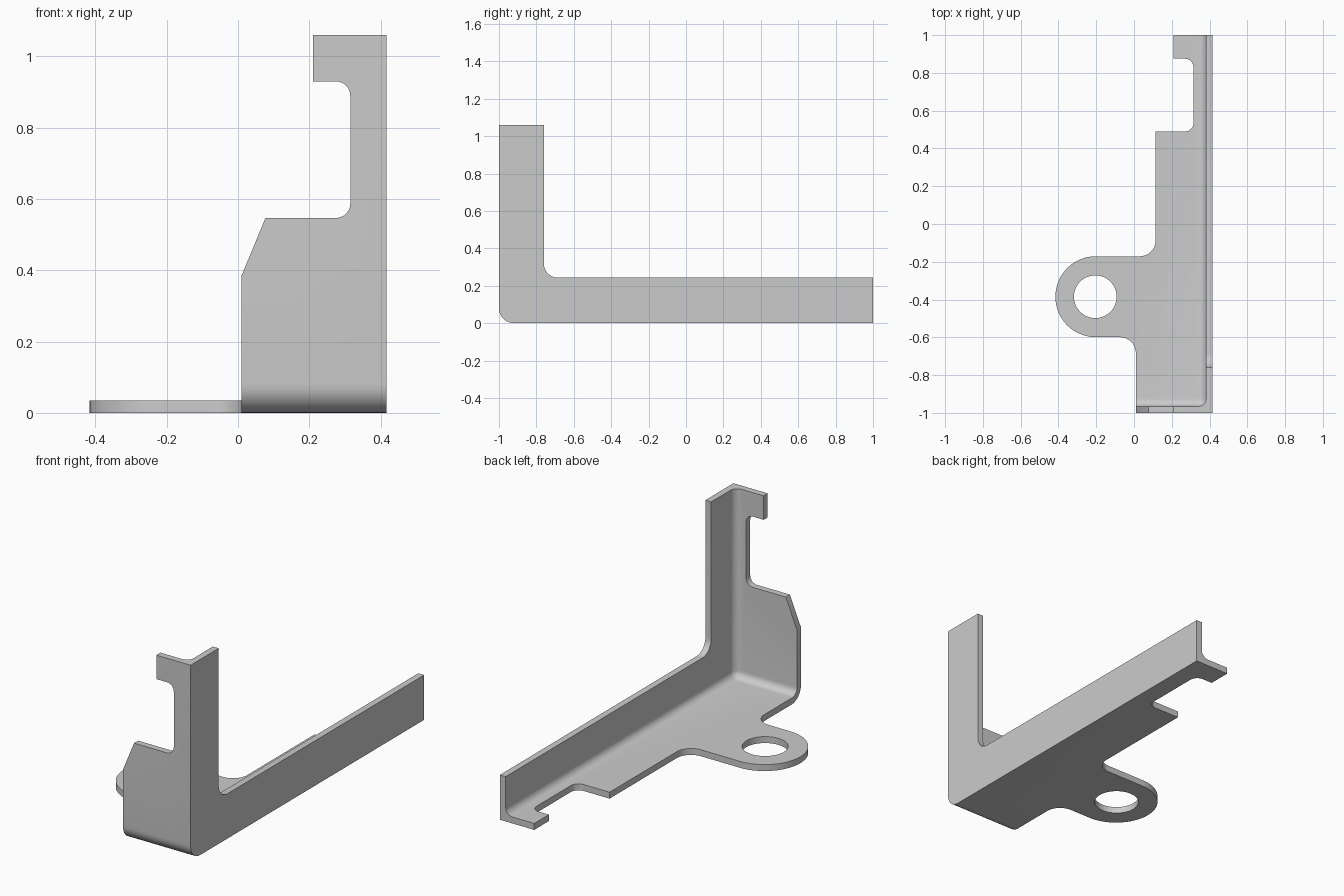
import bpy, bmesh, math
from mathutils import Vector, Matrix

cube = bpy.data.objects.get("Cube")
if cube:
    bpy.data.objects.remove(cube, do_unlink=True)

THICK, BEND = 0.035, 0.04
HALF_W, HEIGHT = 0.416, 1.06

steel = bpy.data.materials.new("plain grey steel")
steel.use_nodes = True
steel.diffuse_color = (0.6, 0.6, 0.6, 1)
steel.node_tree.nodes["Principled BSDF"].inputs["Base Color"].default_value = (0.6, 0.6, 0.6, 1)


def rounded(corners):
    """Outline from (a, b[, radius]) corners, with arcs where a radius is given."""
    out = []
    for i, c in enumerate(corners):
        p = Vector(c[:2])
        if len(c) == 2:
            out.append(p)
            continue
        r = c[2]
        u = (Vector(corners[i - 1][:2]) - p).normalized()
        v = (Vector(corners[(i + 1) % len(corners)][:2]) - p).normalized()
        half = u.angle(v) / 2
        centre = p + (u + v).normalized() * r / math.sin(half)
        start = p + u * r / math.tan(half) - centre
        sweep = start.angle_signed(p + v * r / math.tan(half) - centre)
        steps = max(8, int(r * 120))
        for k in range(steps + 1):
            out.append(centre + Matrix.Rotation(-sweep * k / steps, 2) @ start)
    return out


def make_object(name, bm):
    bmesh.ops.recalc_face_normals(bm, faces=bm.faces)
    mesh = bpy.data.meshes.new(name)
    bm.to_mesh(mesh)
    bm.free()
    mesh.materials.append(steel)
    obj = bpy.data.objects.new(name, mesh)
    bpy.context.collection.objects.link(obj)
    return obj


def prism(name, outline, place, lo, hi):
    """Extrude an outline from lo to hi; place maps (a, b, depth) to xyz."""
    bm = bmesh.new()
    face = bm.faces.new([bm.verts.new(place(a, b, lo)) for a, b in outline])
    ext = bmesh.ops.extrude_face_region(bm, geom=[face])["geom"]
    shift = Vector(place(0, 0, hi)) - Vector(place(0, 0, lo))
    bmesh.ops.translate(bm, vec=shift, verts=[g for g in ext if isinstance(g, bmesh.types.BMVert)])
    return make_object(name, bm)


# Side silhouette: tall front leg, long low wall, rounded front bend
side = rounded([(-1, 0, 0.08), (1, 0), (1, 0.243), (-0.76, 0.243, 0.075),
                (-0.76, HEIGHT), (-1, HEIGHT)])
bracket = prism("bent_bracket", side, lambda a, b, d: (d, a, b), -0.6, 0.6)

# Plan silhouette: base plate with round lug and rear hook
plan = rounded([(HALF_W, -1.1), (HALF_W, 1.1), (0.21, 1.1), (0.21, 0.875),
                (0.315, 0.875, 0.045), (0.315, 0.49, 0.045), (0.115, 0.49),
                (0.115, -0.171, 0.085), (-HALF_W, -0.171, 0.2135),
                (-HALF_W, -0.599, 0.2135), (0.01, -0.599, 0.085), (0.01, -1.1)])
plan_cutter = prism("plan_cutter", plan, lambda a, b, d: (a, b, d), -0.2, 1.3)

# Front silhouette: chamfered plate and upper hook
front = rounded([(0.6, -0.2), (0.6, 1.2), (0.21, 1.2), (0.21, 0.93), (0.315, 0.93, 0.04),
                 (0.315, 0.547, 0.04), (0.077, 0.547), (-0.108, 0.1), (-0.7, 0.1), (-0.7, -0.2)])
front_cutter = prism("front_cutter", front, lambda a, b, d: (a, d, b), -1.2, 1.2)

# Inner space, with rounded edges that form the inside bends
bm = bmesh.new()
bmesh.ops.create_cube(bm, size=2)
corner = Vector((HALF_W - THICK, THICK - 1, THICK))
for v in bm.verts:
    v.co = corner + Vector((0 if v.co.x > 0 else -2, 0 if v.co.y < 0 else 3, 0 if v.co.z < 0 else 2))
inner = min(bm.verts, key=lambda v: (v.co - corner).length)
bmesh.ops.bevel(bm, geom=list(inner.link_edges), offset=BEND, segments=8,
                profile=0.5, affect='EDGES')
inner_cutter = make_object("inner_cutter", bm)

# Lug hole
hole = [(-0.205 + 0.113 * math.cos(math.tau * k / 64), -0.385 + 0.113 * math.sin(math.tau * k / 64))
        for k in range(64)]
hole_cutter = prism("hole_cutter", hole, lambda a, b, d: (a, b, d), -0.2, 0.3)

for cutter, op in ((plan_cutter, 'INTERSECT'), (front_cutter, 'INTERSECT'),
                   (inner_cutter, 'DIFFERENCE'), (hole_cutter, 'DIFFERENCE')):
    mod = bracket.modifiers.new(cutter.name, 'BOOLEAN')
    mod.operation, mod.solver, mod.object = op, 'EXACT', cutter

# Bake the cuts and drop the helpers
bpy.context.view_layer.objects.active = bracket
bracket.select_set(True)
for mod in list(bracket.modifiers):
    bpy.ops.object.modifier_apply(modifier=mod.name)
for cutter in (plan_cutter, front_cutter, inner_cutter, hole_cutter):
    bpy.data.objects.remove(cutter, do_unlink=True)
bpy.ops.object.select_all(action='DESELECT')
bracket.select_set(True)
bpy.ops.object.shade_smooth_by_angle(angle=math.radians(30))
